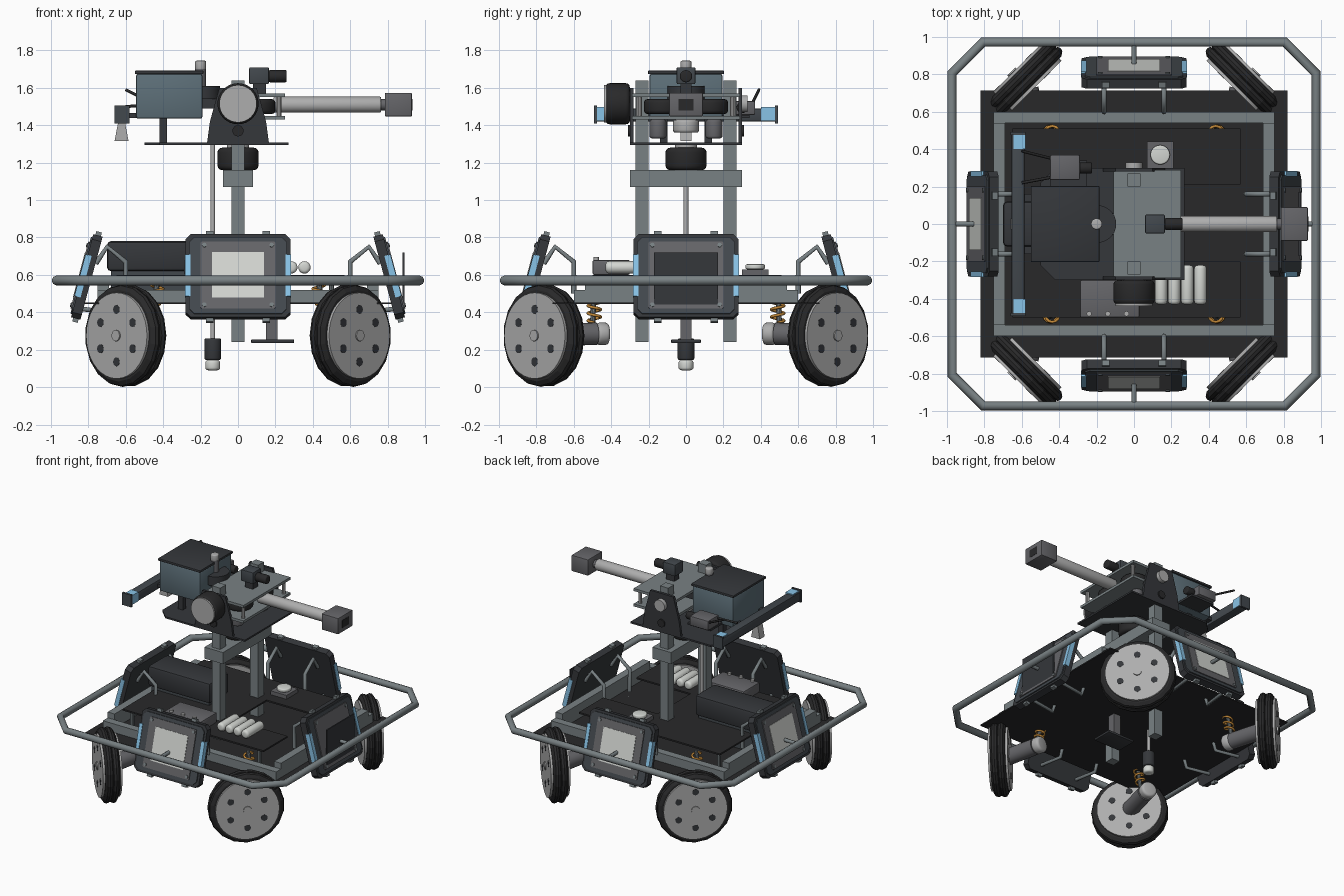
import bpy, bmesh
from math import pi, sin, cos, radians
from mathutils import Matrix, Vector

if "Cube" in bpy.data.objects:
    bpy.data.objects.remove(bpy.data.objects["Cube"])

X = Matrix()          # current placement frame used by every helper


def mat(name, *c):
    m = bpy.data.materials.new(name)
    m.diffuse_color = (*c, 1)
    m.use_nodes = True
    m.node_tree.nodes["Principled BSDF"].inputs["Base Color"].default_value = m.diffuse_color
    return m


DARK = mat("dark_panel", .035, .038, .043)
BLACK = mat("black_rubber", .022, .022, .023)
SLATE = mat("slate", .055, .065, .075)
STEEL = mat("steel", .19, .22, .23)
BLUE = mat("blue_hopper", .11, .16, .19)
LIGHT = mat("light_metal", .42, .42, .42)
WHITE = mat("white", .65, .67, .64)
GREY = mat("grey", .13, .13, .14)
GLOW = mat("light_strip", .25, .55, .8)
ORANGE = mat("spring_orange", .55, .25, .04)


def finish(name, bm, m):
    bmesh.ops.recalc_face_normals(bm, faces=bm.faces)
    bm.transform(X)
    me = bpy.data.meshes.new(name)
    bm.to_mesh(me)
    bm.free()
    me.materials.append(m)
    ob = bpy.data.objects.new(name, me)
    bpy.context.collection.objects.link(ob)
    return ob


def box(name, x, y, z, m, bev=0):
    bm = bmesh.new()
    bmesh.ops.create_cube(bm, size=1)
    for v in bm.verts:
        v.co = [(r[0] + r[1]) / 2 + c * (r[1] - r[0]) for r, c in zip((x, y, z), v.co)]
    if bev:
        bmesh.ops.bevel(bm, geom=bm.edges[:], offset=bev, segments=2, profile=.5, affect='EDGES')
    return finish(name, bm, m)


def cyl(name, p, q, r, m, n=24, bev=0, r2=None):
    p, q = Vector(p), Vector(q)
    d = q - p
    bm = bmesh.new()
    bmesh.ops.create_cone(bm, cap_ends=True, segments=n, radius1=r, radius2=r if r2 is None else r2, depth=d.length)
    if bev:
        rim = [e for e in bm.edges if abs(e.verts[0].co.z - e.verts[1].co.z) < 1e-5]
        bmesh.ops.bevel(bm, geom=rim, offset=bev, segments=3, profile=.5, affect='EDGES')
    bm.transform(Matrix.Translation((p + q) / 2) @ d.to_track_quat('Z', 'Y').to_matrix().to_4x4())
    return finish(name, bm, m)


def prism(name, pts, axis, a, b, m):
    put = {'x': lambda u, v, t: (t, u, v), 'y': lambda u, v, t: (u, t, v), 'z': lambda u, v, t: (u, v, t)}[axis]
    bm = bmesh.new()
    lo, hi = ([bm.verts.new(put(u, v, t)) for u, v in pts] for t in (a, b))
    bm.faces.new(lo)
    bm.faces.new(hi)
    for i in range(len(pts)):
        j = (i + 1) % len(pts)
        bm.faces.new((lo[i], lo[j], hi[j], hi[i]))
    return finish(name, bm, m)


def tube(name, pts, r, m, cyclic=False):
    cu = bpy.data.curves.new(name, 'CURVE')
    cu.dimensions, cu.bevel_depth, cu.bevel_resolution, cu.use_fill_caps = '3D', r, 2, True
    sp = cu.splines.new('POLY')
    sp.points.add(len(pts) - 1)
    for s, p in zip(sp.points, pts):
        s.co = (*(X @ Vector(p)), 1)
    sp.use_cyclic_u = cyclic
    cu.materials.append(m)
    bpy.context.collection.objects.link(bpy.data.objects.new(name, cu))


def cut_rect(w, h, c):
    return [(-w + c, -h), (w - c, -h), (w, -h + c), (w, h - c), (w - c, h), (-w + c, h), (-w, h - c), (-w, -h + c)]


def lathe(name, prof, n, m, turn=0):
    bm = bmesh.new()
    rings = [[bm.verts.new((r * cos(turn + 2 * pi * i / n), r * sin(turn + 2 * pi * i / n), z))
              for i in range(n)] for r, z in prof]
    for a, b in zip(rings, rings[1:] + rings[:1]):
        for i in range(n):
            bm.faces.new((a[i], a[(i + 1) % n], b[(i + 1) % n], b[i]))
    return finish(name, bm, m)


# chassis: base plate, rails, bumper
box("base_plate", (-.82, .82), (-.715, .715), (.443, .453), BLACK)
for s in (-1, 1):
    box("long_rail", (-.75, .75), sorted((s * .54, s * .6)), (.453, .52), STEEL)
    box("cross_rail", sorted((s * .69, s * .75)), (-.54, .54), (.453, .565), STEEL)
tube("bumper", [(x, y, .57) for x, y in cut_rect(.972, .972, .165)], .026, STEEL, True)

# raised deck in a U shape with the equipment on it
prism("deck", [(-.65, -.5), (.4, -.5), (.57, -.5), (.57, -.2), (.1, -.2), (.1, .21), (.57, .21), (.57, .51), (-.65, .51)],
      'z', .588, .6, BLACK)
for x in (-.6, .5):
    for y in (-.45, .45):
        cyl("deck_post", (x, y, .45), (x, y, .59), .015, STEEL, 10)
box("battery_box", (-.7, -.16), (-.12, .12), (.62, .78), DARK, .02)
box("battery_tray", (-.68, -.18), (-.1, .1), (.453, .63), SLATE)
box("control_box", (-.29, .03), (-.5, -.3), (.6, .68), GREY, .01)
for i in range(3):
    cyl("control_plug", (-.24 + i * .1, -.48, .67), (-.24 + i * .1, -.48, .695), .014, LIGHT, 12)
for i in range(4):
    x = .145 + i * .07
    cyl("air_bottle", (x, -.43, .64), (x, -.22, .64), .033, WHITE, 20, .018)
box("button_base", (.07, .21), (.3, .44), (.6, .63), GREY)
cyl("button", (.14, .37, .63), (.14, .37, .657), .052, WHITE, 24, .008)

# wheels, motors and springs
for sx in (-1, 1):
    for sy in (-1, 1):
        X = Matrix.Translation((sx * .6, sy * .76, .275)) @ Vector((sx, sy, 0)).to_track_quat('Z', 'Y').to_matrix().to_4x4()
        for k, z in enumerate((-.022, .022)):
            lathe("tire_row", [(.2, z - .032), (.245, z - .032), (.268, z - .017), (.274, z), (.268, z + .017),
                               (.245, z + .032), (.2, z + .032)], 18, BLACK, k * pi / 18)
        for t in (-1, 1):
            cyl("wheel_disc", (0, 0, t * .05), (0, 0, t * .07), .23, LIGHT, 36)
            cyl("hub_cap", (0, 0, t * .07), (0, 0, t * .078), .03, LIGHT, 16)
            for i in range(6):
                a = i * pi / 3 + pi / 6
                c, s = .14 * cos(a), .14 * sin(a)
                cyl("disc_hole", (c, s, t * .06), (c, s, t * .0715), .024, DARK, 14)
        X = Matrix.Diagonal((sx, sy, 1, 1))
        cyl("wheel_motor", (.57, .72, .28), (.51, .48, .285), .06, GREY)
        cyl("motor_cap", (.51, .48, .285), (.495, .415, .285), .06, LIGHT, 24, .018)
        cyl("damper", (.48, .5, .32), (.43, .49, .56), .014, STEEL, 10)
        tube("spring", [(.475 - .045 * i / 60 + .034 * cos(i * pi / 6), .49 + .034 * sin(i * pi / 6), .345 + .2 * i / 60)
                        for i in range(61)], .008, ORANGE)

# four tilted armour panels with brackets
for k in range(4):
    R = Matrix.Rotation(k * pi / 2, 4, 'Z')
    X = R
    tube("bumper_strut", [(0, -.97, .57), (0, -.82, .57)], .014, STEEL)
    for x in (-.16, .16):
        tube("panel_bracket", [(x, -.6, .5), (x, -.6, .67), (x, -.7, .75), (x, -.76, .66)], .014, STEEL)
        tube("lower_bracket", [(x, -.6, .45), (x, -.62, .39), (x, -.85, .42)], .013, STEEL)
    if k == 1:
        box("target_plate", (-.17, .17), (-.89, -.88), (.44, .72), DARK)
    X = R @ Matrix.Translation((0, -.812, .59)) @ Matrix.Rotation(radians(75), 4, 'X')
    prism("armour_panel", cut_rect(.28, .23, .028), 'z', -.03, .022, DARK)
    prism("panel_bezel", cut_rect(.262, .212, .028), 'z', .022, .03, SLATE)
    prism("panel_plate", cut_rect(.2, .185, .006), 'z', .03, .037, GREY)
    if k != 1:
        box("panel_card", (-.14, .14), (-.125, .125), (.037, .04), WHITE)
    for s in (-1, 1):
        box("panel_light", sorted((s * .255, s * .283)), (-.115, .115), (0, .034), GLOW)
        for v in (-1, 1):
            cyl("panel_bolt", (s * .18, v * .165, .03), (s * .18, v * .165, .043), .012, STEEL, 10)
            box("panel_tab", (s * .15 - .02, s * .15 + .02), sorted((v * .22, v * .25)), (-.02, .01), STEEL)
X = Matrix()

# central mast, slip rod and underside gear
for s in (-1, 1):
    box("mast_post", (-.035, .035), sorted((s * .2, s * .27)), (.24, 1.64), STEEL)
box("mast_crossbar", (-.08, .08), (-.3, .3), (1.07, 1.16), STEEL)
cyl("turret_bearing", (0, 0, 1.16), (0, 0, 1.28), .11, BLACK, 28, .025)
cyl("bearing_hub", (0, 0, 1.27), (0, 0, 1.3), .06, LIGHT)
cyl("slip_rod", (-.135, 0, .12), (-.135, 0, 1.3), .013, LIGHT, 12)
cyl("rod_motor", (-.135, 0, .145), (-.135, 0, .26), .045, DARK, 20, .01)
cyl("rod_tip", (-.135, 0, .09), (-.135, 0, .145), .04, WHITE, 20, .015)
box("under_plate", (.07, .3), (-.08, .08), (.235, .255), DARK, .006)
box("under_post", (.15, .21), (-.03, .03), (.25, .45), GREY)

# turret base and side cheeks
prism("turret_plate", [(-.5, -.22), (-.42, -.3), (.27, -.3), (.27, .3), (-.42, .3), (-.5, .22)], 'z', 1.295, 1.308, DARK)
for s in (-1, 1):
    prism("turret_cheek", [(-.165, 1.308), (.165, 1.308), (.15, 1.42), (.1, 1.6), (-.1, 1.6), (-.15, 1.42)],
          'y', s * .28, s * .3, DARK)
    cyl("cheek_bolt", (0, s * .3, 1.37), (0, s * .31, 1.37), .03, BLACK, 16)
    cyl("flywheel", (.1, s * .125, 1.46), (.1, s * .125, 1.54), .1, BLACK, 28, .02)
    cyl("flywheel_motor", (.1, s * .15, 1.33), (.1, s * .15, 1.43), .045, GREY, 20, .012)
cyl("pitch_motor", (0, -.3, 1.515), (0, -.43, 1.515), .11, BLACK, 32, .022)
cyl("pitch_motor_face", (0, -.42, 1.515), (0, -.438, 1.515), .1, LIGHT, 32)
cyl("pivot_cap", (0, .3, 1.515), (0, .33, 1.515), .045, LIGHT)

# launcher: plates, barrel, muzzle, camera
for z in (1.43, 1.55):
    box("launcher_plate", (-.11, .25), (-.29, .29), (z, z + .02), STEEL)
for x in (-.08, .22):
    for y in (-.25, .25):
        cyl("plate_spacer", (x, y, 1.44), (x, y, 1.56), .014, LIGHT, 10)
cyl("feed_collar", (.02, 0, 1.36), (.02, 0, 1.43), .07, LIGHT, 24, .015)
cyl("barrel", (.19, 0, 1.51), (.765, 0, 1.51), .043, LIGHT, 28, .008)
cyl("muzzle_neck", (.76, 0, 1.51), (.79, 0, 1.51), .03, GREY, 20)
box("muzzle_block", (.785, .93), (-.09, .09), (1.447, 1.573), GREY, .006)
box("muzzle_bore", (.925, .932), (-.04, .04), (1.48, 1.54), BLACK)
box("camera_body", (.06, .165), (-.05, .05), (1.62, 1.71), SLATE, .006)
box("camera_mount", (.08, .15), (-.03, .03), (1.57, 1.62), DARK)
cyl("camera_lens", (.165, 0, 1.662), (.26, 0, 1.662), .033, BLACK, 20, .008)

# hopper and feeder
box("hopper", (-.545, -.19), (-.195, .195), (1.435, 1.675), BLUE, .012)
box("hopper_lid", (-.552, -.185), (-.203, .203), (1.673, 1.692), DARK, .005)
cyl("feed_drum", (-.195, 0, 1.54), (-.195, 0, 1.61), .1, DARK, 28)
box("feed_link", (-.2, .0), (-.06, .06), (1.49, 1.55), DARK)
cyl("hopper_post", (-.2, 0, 1.6), (-.2, 0, 1.7), .03, GREY, 16)
cyl("hopper_knob", (-.2, 0, 1.695), (-.2, 0, 1.745), .03, LIGHT, 16, .008)
for y in (-.12, .12):
    box("hopper_leg", (-.42, -.38), (y - .02, y + .02), (1.3, 1.44), DARK)

# rear light bar and radio unit
box("light_bar", (-.655, -.585), (-.49, .49), (1.42, 1.49), SLATE, .008)
for s in (-1, 1):
    box("bar_end_light", (-.645, -.58), sorted((s * .4, s * .475)), (1.425, 1.498), GLOW)
    box("bar_end_cap", (-.66, -.58), sorted((s * .475, s * .492)), (1.41, 1.505), SLATE)
    box("bar_arm", (-.6, -.53), (s * .14 - .02, s * .14 + .02), (1.44, 1.465), DARK)
prism("bar_fin", [(-.66, 1.315), (-.585, 1.315), (-.605, 1.42), (-.64, 1.42)], 'y', -.03, .03, LIGHT)
box("radio_unit", (-.45, -.29), (.235, .37), (1.455, 1.53), GREY, .008)
cyl("radio_plug", (-.29, .3, 1.495), (-.225, .3, 1.495), .03, BLACK, 16, .006)
box("radio_shelf", (-.45, -.25), (.18, .34), (1.44, 1.456), DARK)
for y0, y1, z1 in ((.35, .39, 1.59), (.25, .22, 1.5)):
    tube("antenna", [(-.44, y0, 1.51), (-.6, y1, z1)], .008, BLACK)

# smooth the round parts, keep the tire facets flat
for ob in bpy.context.scene.objects:
    ob.select_set(ob.type == 'MESH' and not ob.name.startswith("tire"))
    if ob.select_get():
        bpy.context.view_layer.objects.active = ob
bpy.ops.object.shade_smooth_by_angle(angle=radians(32))
